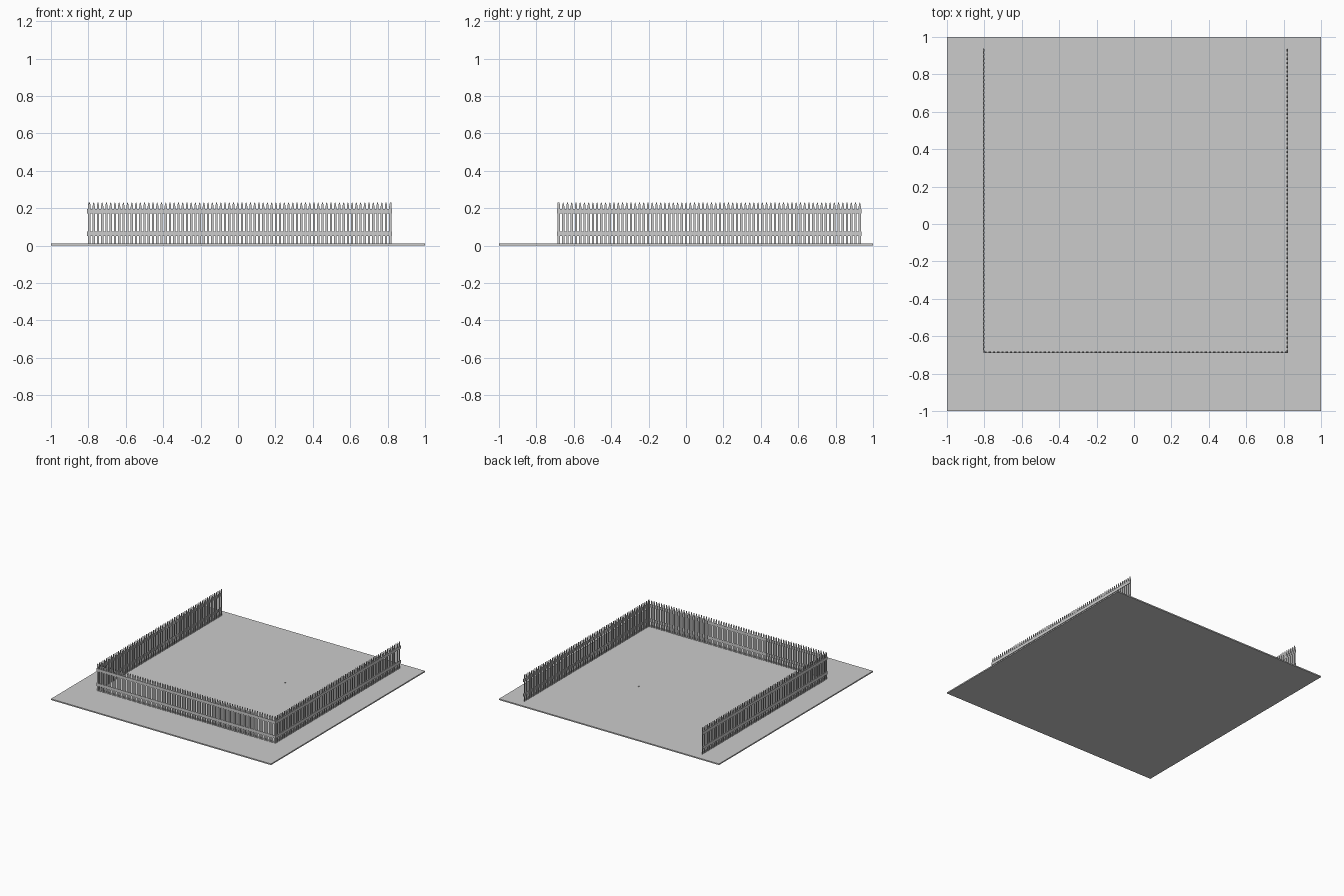
import bpy, bmesh
from mathutils import Matrix
from math import radians

if "Cube" in bpy.data.objects:
    bpy.data.objects.remove(bpy.data.objects["Cube"])

BASE = 0.01
LENGTH = 1.62
COUNT = 72


def box(bm, center, size):
    m = Matrix.Translation(center) @ Matrix.Diagonal((*size, 1))
    bmesh.ops.create_cube(bm, size=1, matrix=m)


def finish(bm, name):
    bmesh.ops.recalc_face_normals(bm, faces=bm.faces)
    me = bpy.data.meshes.new(name)
    bm.to_mesh(me)
    bm.free()
    ob = bpy.data.objects.new(name, me)
    bpy.context.collection.objects.link(ob)
    return ob


def picket(bm, x, w=0.012, t=0.004, h=0.22):
    # board with a tapered tip
    h0 = w / 2
    prof = [(-h0, 0), (h0, 0), (h0, h - 0.022), (h0 * 0.7, h - 0.009), (h0 * 0.25, h),
            (-h0 * 0.25, h), (-h0 * 0.7, h - 0.009), (-h0, h - 0.022)]
    face = bm.faces.new([bm.verts.new((x + px, 0, BASE + pz)) for px, pz in prof])
    ext = bmesh.ops.extrude_face_region(bm, geom=[face])
    verts = [v for v in ext["geom"] if isinstance(v, bmesh.types.BMVert)]
    bmesh.ops.translate(bm, verts=verts, vec=(0, t, 0))


def fence(name, location, angle):
    bm = bmesh.new()
    for i in range(COUNT):
        picket(bm, -LENGTH / 2 + 0.006 + i * (LENGTH - 0.012) / (COUNT - 1))
    # two rails on the outer side
    for z in (0.063, 0.183):
        box(bm, (0, -0.002, z), (LENGTH + 0.006, 0.004, 0.024))
    ob = finish(bm, name)
    ob.location = location
    ob.rotation_euler.z = radians(angle)


# Ground slab
bm = bmesh.new()
box(bm, (0, 0, BASE / 2), (2, 2, BASE))
finish(bm, "ground_slab")

# Three fence sides, open at the back
fence("front_fence", (0.01, -0.686, 0), 0)
fence("right_fence", (0.82, 0.125, 0), 90)
fence("left_fence", (-0.802, 0.125, 0), -90)

# Tiny pebble on the ground
bm = bmesh.new()
box(bm, (0.27, 0.228, BASE + 0.002), (0.006, 0.006, 0.004))
finish(bm, "pebble")
